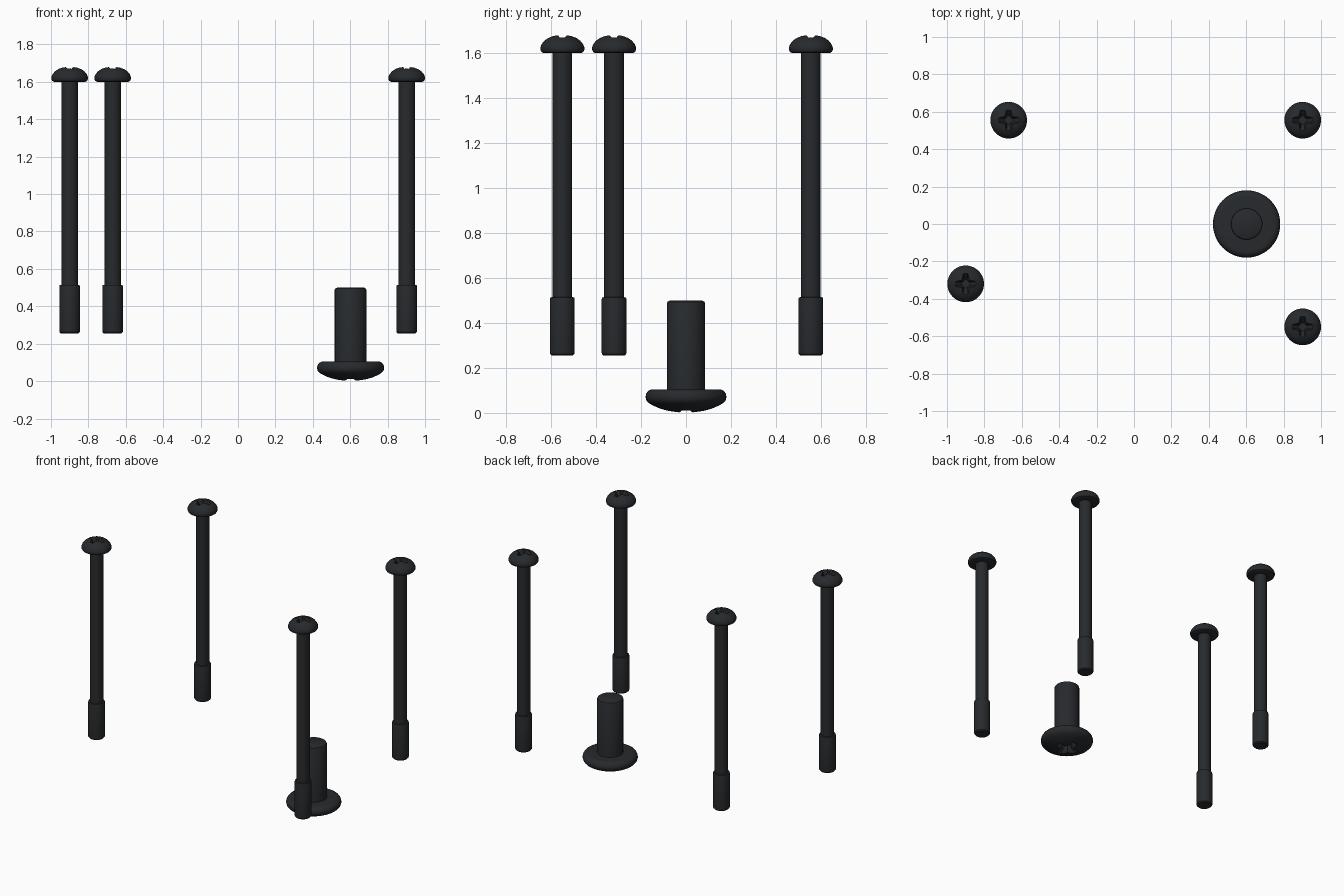
import bpy, bmesh, math

if "Cube" in bpy.data.objects:
    bpy.data.objects.remove(bpy.data.objects["Cube"])

mat = bpy.data.materials.new("black_oxide")
mat.diffuse_color = (0.02, 0.023, 0.026, 1)
mat.use_nodes = True
mat.node_tree.nodes["Principled BSDF"].inputs["Base Color"].default_value = mat.diffuse_color
SEG = 48


def add_mesh(name, bm, loc):
    bmesh.ops.recalc_face_normals(bm, faces=bm.faces)
    me = bpy.data.meshes.new(name)
    bm.to_mesh(me)
    bm.free()
    ob = bpy.data.objects.new(name, me)
    ob.location = loc
    bpy.context.collection.objects.link(ob)
    return ob


def loft(rings):
    """Closed solid through equal-length rings of points, capped at both ends."""
    bm = bmesh.new()
    vs = [[bm.verts.new(p) for p in ring] for ring in rings]
    n = len(vs[0])
    for a, b in zip(vs, vs[1:]):
        for i in range(n):
            j = (i + 1) % n
            bm.faces.new((a[i], a[j], b[j], b[i]))
    bm.faces.new(vs[0])
    bm.faces.new(vs[-1])
    return bm


def lathe(profile):
    ang = [2 * math.pi * i / SEG for i in range(SEG)]
    return loft([[(r * math.cos(t), r * math.sin(t), z) for t in ang] for r, z in profile])


def cross_ring(arm, half, core, z):
    """Cross outline: arm length, half arm width, inner corner offset."""
    pts = []
    for k in range(4):
        c, s = round(math.cos(k * math.pi / 2)), round(math.sin(k * math.pi / 2))
        for x, y in ((arm, -half), (arm, half), (core, core)):
            pts.append((x * c - y * s, x * s + y * c, z))
    return pts


def screw(name, profile, loc, top, size, depth, side):
    ob = add_mesh(name, lathe(profile), loc)
    # tapered cross recess in the head
    cutter = add_mesh("recess_cutter", loft([
        cross_ring(0.074 * size, 0.014 * size, 0.023 * size, top + side * 0.01),
        cross_ring(0.022 * size, 0.008 * size, 0.012 * size, top - side * depth)]), loc)
    cutter.hide_render = True
    mod = ob.modifiers.new("recess", 'BOOLEAN')
    mod.operation = 'DIFFERENCE'
    mod.solver = 'EXACT'
    mod.object = cutter
    bpy.ops.object.select_all(action='DESELECT')
    ob.select_set(True)
    bpy.context.view_layer.objects.active = ob
    bpy.ops.object.modifier_apply(modifier="recess")
    bpy.data.objects.remove(cutter)
    bpy.ops.object.shade_smooth_by_angle(angle=math.radians(32))
    ob.data.materials.clear()
    ob.data.materials.append(mat)


# long screws: wider threaded end, thin shank, domed head
long_profile = [
    (0.047, 0.255), (0.054, 0.262), (0.055, 0.268), (0.055, 0.505), (0.053, 0.513),
    (0.044, 0.515), (0.044, 1.60), (0.084, 1.60), (0.093, 1.605), (0.098, 1.615),
    (0.098, 1.625), (0.092, 1.640), (0.080, 1.655), (0.063, 1.667), (0.043, 1.676),
    (0.022, 1.680), (0.004, 1.681)]
corners = {"back_left": (-0.67, 0.555), "front_left": (-0.90, -0.32),
           "back_right": (0.902, 0.555), "front_right": (0.902, -0.55)}
for label, (x, y) in corners.items():
    screw("long_screw_" + label, long_profile, (x, y, 0), 1.68, 1.0, 0.045, 1)

# short screw: standing on its wide pan head, recess underneath
short_profile = [
    (0.006, 0.0), (0.04, 0.002), (0.08, 0.009), (0.115, 0.019), (0.145, 0.032),
    (0.165, 0.043), (0.176, 0.055), (0.180, 0.070), (0.177, 0.085), (0.169, 0.097),
    (0.155, 0.104), (0.145, 0.105), (0.085, 0.105), (0.085, 0.488), (0.082, 0.494),
    (0.072, 0.50)]
screw("short_screw", short_profile, (0.602, 0, 0), 0.0, 1.45, 0.06, -1)
